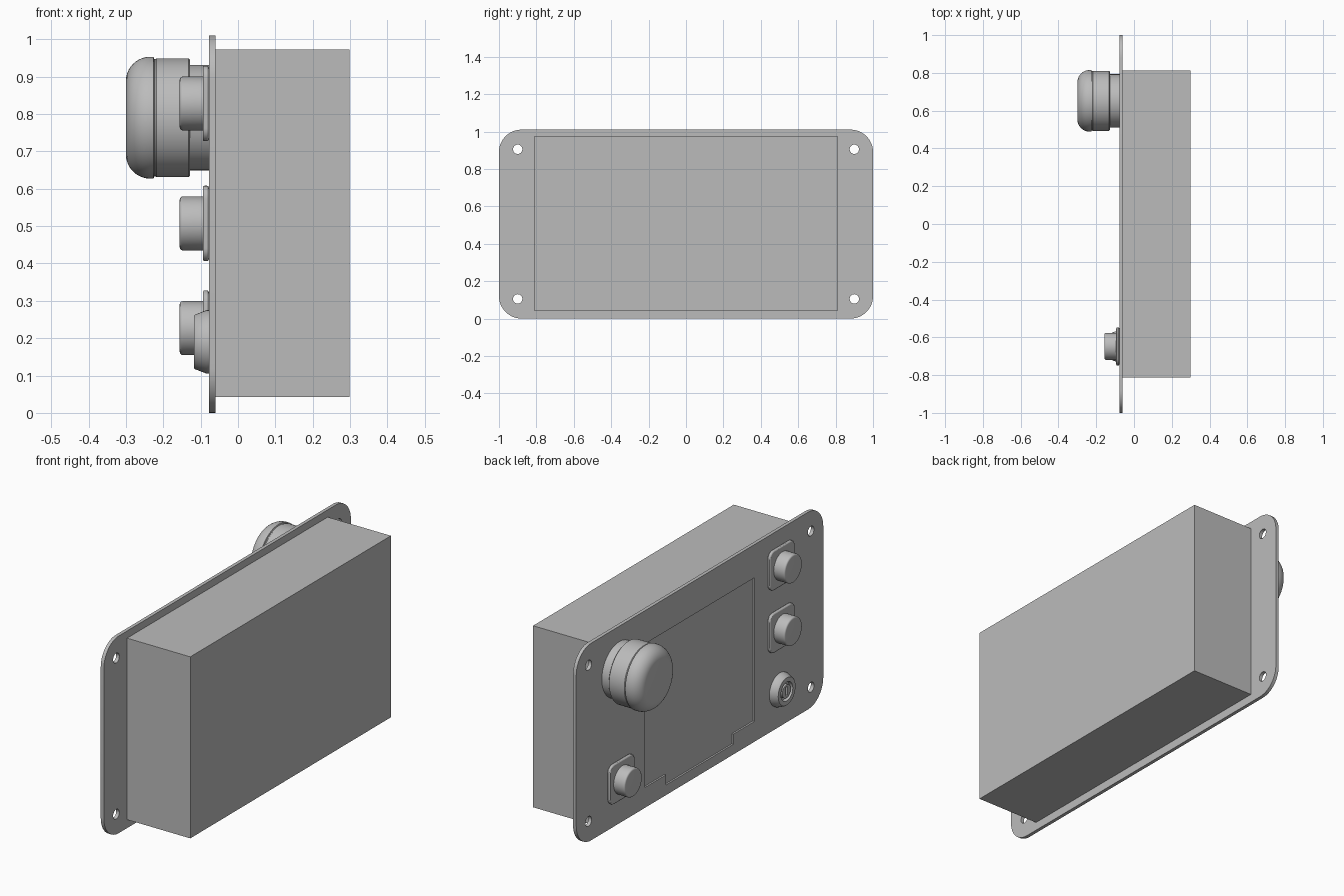
import bpy, bmesh, math
from mathutils import Vector

cube = bpy.data.objects.get("Cube")
if cube:
    bpy.data.objects.remove(cube, do_unlink=True)

grey = bpy.data.materials.new("plain_grey")
grey.use_nodes = True
GREY = (0.5, 0.5, 0.5, 1)
grey.diffuse_color = GREY
grey.node_tree.nodes["Principled BSDF"].inputs["Base Color"].default_value = GREY

FACE = -0.078      # front surface of the panel, which faces -x
BACK = -0.06


def finish(name, bm, smooth=True):
    bmesh.ops.recalc_face_normals(bm, faces=bm.faces[:])
    mesh = bpy.data.meshes.new(name)
    bm.to_mesh(mesh)
    bm.free()
    mesh.materials.append(grey)
    ob = bpy.data.objects.new(name, mesh)
    bpy.context.collection.objects.link(ob)
    if smooth:
        activate(ob)
        bpy.ops.object.shade_smooth_by_angle(angle=math.radians(35))
    return ob


def activate(ob):
    bpy.ops.object.select_all(action='DESELECT')
    ob.select_set(True)
    bpy.context.view_layer.objects.active = ob


def prism(name, outline, x0, x1, smooth=False):
    """Extrude a (y, z) outline from x0 to x1."""
    bm = bmesh.new()
    face = bm.faces.new([bm.verts.new((x0, y, z)) for y, z in outline])
    out = bmesh.ops.extrude_face_region(bm, geom=[face])
    moved = [v for v in out["geom"] if isinstance(v, bmesh.types.BMVert)]
    bmesh.ops.translate(bm, verts=moved, vec=(x1 - x0, 0, 0))
    return finish(name, bm, smooth)


def rounded(y, z, hy, hz, r, steps=10):
    """Rounded rectangle outline around (y, z)."""
    pts = []
    for i, (sy, sz) in enumerate([(1, 1), (-1, 1), (-1, -1), (1, -1)]):
        for k in range(steps + 1):
            a = math.pi / 2 * (i + k / steps)
            pts.append((y + sy * (hy - r) + r * math.cos(a),
                        z + sz * (hz - r) + r * math.sin(a)))
    return pts


def lathe(name, profile, y, z, sides=48):
    """Spin an (x, radius) profile about the x direction."""
    bm = bmesh.new()
    verts = [bm.verts.new((x, r, 0)) for x, r in profile]
    edges = [bm.edges.new(pair) for pair in zip(verts, verts[1:])]
    bmesh.ops.spin(bm, geom=verts + edges, cent=(0, 0, 0), axis=(1, 0, 0),
                   angle=math.tau, steps=sides)
    bmesh.ops.remove_doubles(bm, verts=bm.verts[:], dist=0.0001)
    bmesh.ops.translate(bm, verts=bm.verts[:], vec=(0, y, z))
    return finish(name, bm)


def arc(x, r, radius, steps=8):
    """Fillet from the flat front to the side wall, about (x, r)."""
    return [(x - radius * math.cos(a), r + radius * math.sin(a))
            for a in (math.pi / 2 * k / steps for k in range(steps + 1))]


def cut(target, cutter):
    activate(target)
    mod = target.modifiers.new("cut", 'BOOLEAN')
    mod.operation = 'DIFFERENCE'
    mod.solver = 'EXACT'
    mod.object = cutter
    bpy.ops.object.modifier_apply(modifier=mod.name)
    bpy.data.objects.remove(cutter, do_unlink=True)


# Front panel with corner screw holes and a shallow display recess
panel = prism("front_panel", rounded(0, 0.505, 1.0, 0.505, 0.12, 12), FACE, BACK)
for y in (-0.9, 0.9):
    for z in (0.105, 0.905):
        cut(panel, prism("hole_cutter", rounded(y, z, 0.025, 0.025, 0.0249, 6), -0.2, 0.0))
recess = [(0.444, 0.104), (0.444, 0.84), (-0.444, 0.84), (-0.444, 0.104),
          (-0.274, 0.104), (-0.274, 0.052), (0.274, 0.052), (0.274, 0.104)]
cut(panel, prism("recess_cutter", recess, -0.2, FACE + 0.009))
activate(panel)
bpy.ops.object.shade_smooth_by_angle(angle=math.radians(25))

# Rear housing
prism("rear_housing", [(-0.812, 0.043), (0.812, 0.043), (0.812, 0.973), (-0.812, 0.973)],
      BACK, 0.298)

# Push buttons on rounded square flanges
for label, y, z in [("upper", -0.648, 0.828), ("middle", -0.648, 0.507), ("lower", 0.648, 0.227)]:
    flange = prism(label + "_button_flange", rounded(y, z, 0.101, 0.101, 0.035, 6),
                   FACE, -0.094, True)
    bevel = flange.modifiers.new("edge", 'BEVEL')
    bevel.width = 0.005
    bevel.segments = 2
    bevel.limit_method = 'ANGLE'
    lathe(label + "_button", [(-0.156, 0)] + arc(-0.148, 0.064, 0.008, 4) + [(-0.09, 0.072)], y, z)

# Large knob with a domed cap, a groove, a collar and a neck
knob = [(-0.3, 0)] + arc(-0.235, 0.098, 0.065, 10)
knob += [(-0.226, 0.163), (-0.224, 0.157), (-0.22, 0.157), (-0.218, 0.159),
         (-0.132, 0.159), (-0.128, 0.155), (-0.128, 0.141), (FACE, 0.141)]
lathe("emergency_knob", knob, 0.652, 0.79, 64)

# Key switch: tapered bezel, sunken ring and slotted barrel
KEY_Y, KEY_Z = -0.648, 0.19
lathe("key_bezel", [(-0.1, 0), (-0.1, 0.046), (-0.118, 0.048), (-0.118, 0.07),
                    (-0.115, 0.073), (-0.084, 0.085), (FACE, 0.085)], KEY_Y, KEY_Z)
barrel = lathe("key_barrel", [(-0.116, 0), (-0.116, 0.034), (-0.1, 0.034), (-0.1, 0)],
               KEY_Y, KEY_Z, 32)
slot = [(KEY_Y + dy, KEY_Z + dz) for dy, dz in
        [(-0.008, -0.022), (0.008, -0.022), (0.008, 0.022), (-0.008, 0.022)]]
cut(barrel, prism("slot_cutter", slot, -0.2, -0.106))
